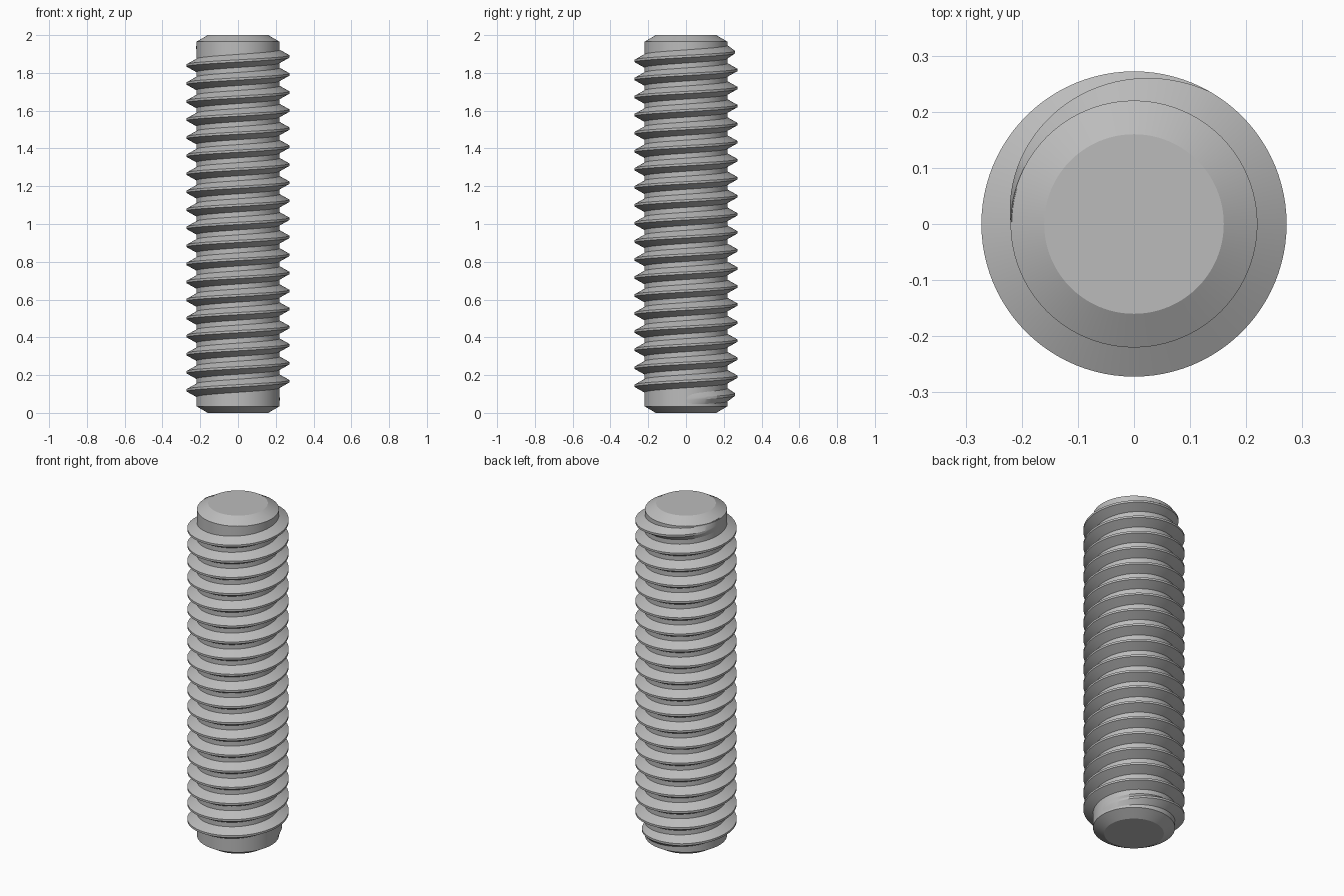
import bpy
import bmesh
from math import sin, cos, pi, radians

cube = bpy.data.objects.get("Cube")
if cube:
    bpy.data.objects.remove(cube)

# Overall sizes of the threaded rod
HEIGHT, ROOT, CREST = 2.0, 0.22, 0.272
TIP, CHAMFER = 0.16, 0.035
TURNS, Z_START, Z_END = 19.5, 0.072, 1.935
PITCH = (Z_END - Z_START) / TURNS
SEGS = 96
FADE = 1 / 3            # part of a turn over which the thread grows or fades

steel = bpy.data.materials.new("steel grey")
steel.use_nodes = True
colour = (0.5, 0.5, 0.5, 1)
steel.diffuse_color = colour
bsdf = next(n for n in steel.node_tree.nodes if n.type == 'BSDF_PRINCIPLED')
bsdf.inputs["Base Color"].default_value = colour


def finish(bm, name):
    bmesh.ops.recalc_face_normals(bm, faces=bm.faces[:])
    mesh = bpy.data.meshes.new(name)
    bm.to_mesh(mesh)
    bm.free()
    mesh.materials.append(steel)
    obj = bpy.data.objects.new(name, mesh)
    bpy.context.collection.objects.link(obj)
    bpy.ops.object.select_all(action='DESELECT')
    obj.select_set(True)
    bpy.context.view_layer.objects.active = obj
    bpy.ops.object.shade_smooth_by_angle(angle=radians(25))
    return obj


def skin(bm, rows, closed):
    """Join neighbouring rows of points with quads."""
    n = len(rows[0])
    for a, b in zip(rows, rows[1:]):
        for i in range(n if closed else n - 1):
            j = (i + 1) % n
            bm.faces.new((a[i], a[j], b[j], b[i]))


def point(bm, r, angle, z):
    return bm.verts.new((r * cos(angle), r * sin(angle), z))


# Core: cylinder with chamfered ends
bm = bmesh.new()
outline = [(TIP, 0), (ROOT, CHAMFER), (ROOT, HEIGHT - CHAMFER), (TIP, HEIGHT)]
rings = [[point(bm, r, 2 * pi * i / SEGS, z) for i in range(SEGS)]
         for r, z in outline]
skin(bm, rings, True)
bm.faces.new(rings[0])
bm.faces.new(rings[-1])
finish(bm, "core")

# Thread: trapezoid ridge swept along a right-handed helix, fading at both ends
bm = bmesh.new()
base, top = PITCH * 3 / 8, PITCH / 16
sections = []
steps = int(TURNS * SEGS)
for s in range(steps + 1):
    turn = s / SEGS
    grow = min(1, turn / FADE, (TURNS - turn) / FADE)
    crest = ROOT + (CREST - ROOT) * grow
    z = Z_START + PITCH * turn
    profile = [(ROOT - 0.002, -base), (crest, -top), (crest, top), (ROOT - 0.002, base)]
    sections.append([point(bm, r, 2 * pi * turn, z + dz) for r, dz in profile])
skin(bm, sections, True)
bm.faces.new(sections[0])
bm.faces.new(sections[-1])
finish(bm, "thread")
